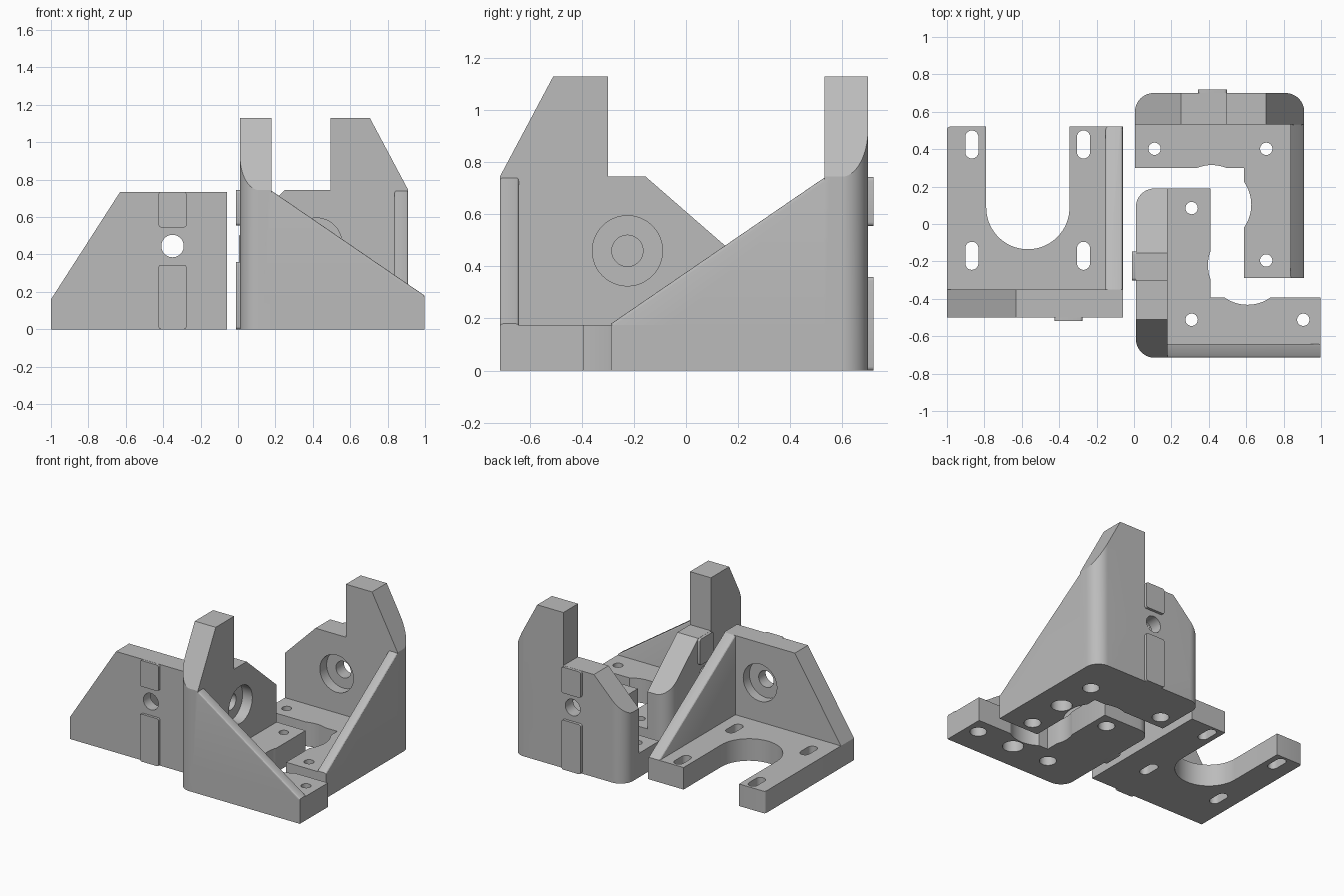
import bpy, bmesh, math
from mathutils import Matrix, Vector

cube = bpy.data.objects.get("Cube")
if cube:
    bpy.data.objects.remove(cube, do_unlink=True)

grey = bpy.data.materials.new("plain grey")
grey.use_nodes = True
GREY = (0.5, 0.5, 0.5, 1)
grey.diffuse_color = GREY
grey.node_tree.nodes["Principled BSDF"].inputs["Base Color"].default_value = GREY


def arc(cx, cy, r, a0, a1, n):
    return [(cx + r * math.cos(math.radians(a0 + (a1 - a0) * i / n)),
             cy + r * math.sin(math.radians(a0 + (a1 - a0) * i / n))) for i in range(n + 1)]


def circle(cx, cy, r, n=48):
    return arc(cx, cy, r, 0, 360, n)[:-1]


def rounded(x0, y0, x1, y1, r, n=12):
    """Rectangle outline with round corners."""
    return (arc(x0 + r, y0 + r, r, 180, 270, n) + arc(x1 - r, y0 + r, r, 270, 360, n)
            + arc(x1 - r, y1 - r, r, 0, 90, n) + arc(x0 + r, y1 - r, r, 90, 180, n))


def prism(name, outline, axis, lo, hi, soft=0):
    """Extrude a 2D outline along an axis; soft rounds the edges of sloping faces."""
    def place(p, d):
        return {"x": (d, *p), "y": (p[0], d, p[1]), "z": (*p, d)}[axis]
    bm = bmesh.new()
    face = bm.faces.new([bm.verts.new(place(p, lo)) for p in outline])
    top = bmesh.ops.extrude_face_region(bm, geom=[face])["geom"]
    shift = Vector(place((0, 0), hi - lo))
    bmesh.ops.translate(bm, vec=shift, verts=[g for g in top if isinstance(g, bmesh.types.BMVert)])
    bmesh.ops.remove_doubles(bm, verts=bm.verts, dist=1e-5)
    bmesh.ops.recalc_face_normals(bm, faces=bm.faces)
    if soft:
        sloped = [f for f in bm.faces if 0.2 < f.normal.z < 0.95]
        edges = [e for f in sloped for e in f.edges if abs(e.verts[0].co.z - e.verts[1].co.z) > 0.1]
        bmesh.ops.bevel(bm, geom=edges, offset=soft, segments=3, profile=0.5, affect="EDGES")
    mesh = bpy.data.meshes.new(name)
    bm.to_mesh(mesh)
    bm.free()
    obj = bpy.data.objects.new(name, mesh)
    bpy.context.collection.objects.link(obj)
    return obj


def combine(body, others, operation):
    for other in others:
        mod = body.modifiers.new("combine", "BOOLEAN")
        mod.operation, mod.solver, mod.object = operation, "EXACT", other
        bpy.context.view_layer.objects.active = body
        bpy.ops.object.modifier_apply(modifier=mod.name)
        bpy.data.objects.remove(other, do_unlink=True)


def finish(obj, matrix=None):
    if matrix:
        obj.data.transform(matrix)
        if matrix.determinant() < 0:
            obj.data.flip_normals()
    obj.data.materials.clear()
    obj.data.materials.append(grey)
    bpy.ops.object.select_all(action="DESELECT")
    obj.select_set(True)
    bpy.context.view_layer.objects.active = obj
    bpy.ops.object.shade_smooth_by_angle(angle=math.radians(25))


def tower_bracket(name, matrix, flat_end, end_z):
    """Corner bracket: x runs along the thick wall, y along the thin sloping wall."""
    length, depth, base_z, hole_x = 0.905, 0.988, 0.175, 0.49
    # L-shaped base
    body = prism(name, [(0, 0), (length, 0), (length, 0.40), (0.322, 0.40),
                        (0.322, depth), (0, depth)], "z", 0, base_z)
    # thick wall with raised tower, thin sloping wall
    wall = prism("thick_wall", [(0, 0), (length, 0), (length, end_z), (flat_end, 0.745),
                                (0.415, 0.745), (0.415, 1.13), (0.205, 1.13), (0, 0.745)],
                 "y", 0, 0.168)
    brace = prism("thin_wall", [(0, 0), (depth, 0), (depth, 0.18), (0.17, 0.74), (0, 0.74)],
                  "x", 0, 0.073, soft=0.012)
    combine(body, [wall, brace], "UNION")
    # rounded outer corners
    footprint = (arc(0.1, 0.1, 0.1, 180, 270, 14) + arc(length - 0.1, 0.1, 0.1, 270, 360, 14)
                 + [(length, 1.2), (0, 1.2)])
    combine(body, [prism("footprint", footprint, "z", -0.1, 1.3)], "INTERSECT")
    # raised keys on the outer face
    combine(body, [prism("key", rounded(hole_x - 0.077, a, hole_x + 0.077, b, 0.015, 4),
                         "y", -0.02, 0.05) for a, b in ((0, 0.36), (0.555, 0.744))], "UNION")
    # motor opening, axle hole and screw holes
    cuts = [prism("opening", circle(0.495, 0.597, 0.212, 64), "z", -0.1, 0.3),
            prism("axle", circle(hole_x, 0.46, 0.06), "y", -0.1, 0.3),
            prism("axle_recess", circle(hole_x, 0.46, 0.135), "y", 0.09, 0.3),
            prism("blind_hole", circle(0.203, 0.597, 0.07), "z", -0.1, 0.12)]
    for x, y in ((0.80, 0.298), (0.203, 0.298), (0.203, 0.895)):
        cuts += [prism("screw", circle(x, y, 0.033, 24), "z", -0.1, 0.3),
                 prism("screw_recess", circle(x, y, 0.056, 32), "z", -0.1, 0.1)]
    combine(body, cuts, "DIFFERENCE")
    finish(body, matrix)


def motor_bracket():
    """Bracket with a U-shaped base and two plain walls."""
    x0, x1, y0, y1, top = -1.0, -0.06, -0.5, 0.52, 0.735
    body = prism("motor_bracket", rounded(x0, y0, x1, y1, 0.015, 4), "z", 0, 0.16)
    wall = prism("front_wall", [(x0, 0), (x1, 0), (x1, top), (-0.63, top), (x0, 0.16)],
                 "y", y0, -0.35)
    brace = prism("side_wall", [(y0, 0), (y1, 0), (y1, 0.16), (-0.35, top), (y0, top)],
                  "x", -0.152, x1, soft=0.012)
    keys = [prism("key", rounded(-0.425, a, -0.275, b, 0.015, 4), "y", -0.518, -0.45)
            for a, b in ((0, 0.345), (0.545, top - 0.001))]
    combine(body, [wall, brace] + keys, "UNION")
    cuts = [prism("opening", rounded(-0.79, -0.135, -0.345, 0.9, 0.2225, 24), "z", -0.1, 0.3),
            prism("axle", circle(-0.35, 0.445, 0.06), "y", -0.6, -0.2),
            prism("axle_recess", circle(-0.35, 0.445, 0.135), "y", -0.42, -0.2)]
    for x in (-0.867, -0.27):
        for y in (0.425, -0.17):
            cuts.append(prism("slot", rounded(x - 0.035, y - 0.075, x + 0.035, y + 0.075, 0.0349, 8),
                              "z", -0.1, 0.3))
    combine(body, cuts, "DIFFERENCE")
    finish(body)


motor_bracket()
# the front tower bracket swaps x and y, the rear one is turned half round
swap = Matrix(((0, 1, 0, 0.01), (1, 0, 0, -0.715), (0, 0, 1, 0), (0, 0, 0, 1)))
turn = Matrix.Translation((0.91, 0.70, 0)) @ Matrix.Rotation(math.pi, 4, "Z")
tower_bracket("front_tower_bracket", swap, 0.56, 0.445)
tower_bracket("rear_tower_bracket", turn, 0.66, 0.5)
